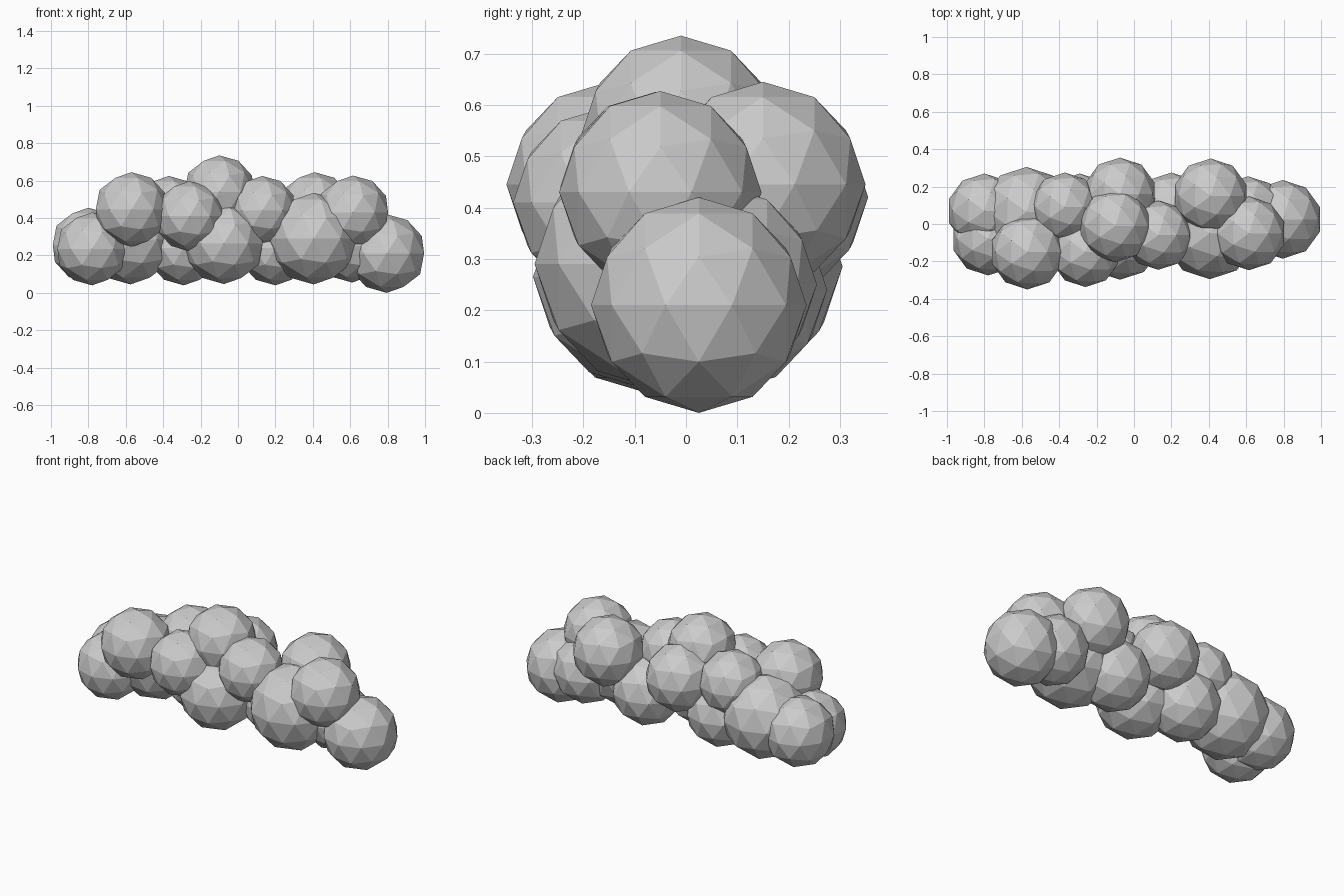
import bpy

# Each puff: x, y, z, radius
lower_puffs = [
    (-0.80, 0.07, 0.255, 0.20),
    (-0.78, -0.08, 0.235, 0.195),
    (-0.575, 0.065, 0.285, 0.24),
    (-0.29, 0.07, 0.24, 0.20),
    (-0.075, -0.08, 0.265, 0.218),
    (0.20, 0.075, 0.24, 0.20),
    (0.405, -0.05, 0.29, 0.245),
    (0.61, 0.06, 0.25, 0.195),
    (0.795, 0.025, 0.21, 0.21),
]
upper_puffs = [
    (-0.57, -0.15, 0.445, 0.20),
    (-0.37, 0.09, 0.44, 0.185),
    (-0.26, -0.15, 0.41, 0.187),
    (-0.075, 0.16, 0.42, 0.195),
    (-0.10, -0.01, 0.54, 0.195),
    (0.13, -0.06, 0.44, 0.185),
    (0.41, 0.15, 0.445, 0.20),
    (0.615, -0.05, 0.43, 0.197),
]


def add_puffs(name, puffs):
    # Faceted low-poly cloud balls
    for i, (x, y, z, r) in enumerate(puffs, 1):
        bpy.ops.mesh.primitive_ico_sphere_add(
            subdivisions=2, radius=r, location=(x, y, z))
        bpy.context.object.name = f"{name}_{i}"


add_puffs("cloud_base_puff", lower_puffs)
add_puffs("cloud_top_puff", upper_puffs)
